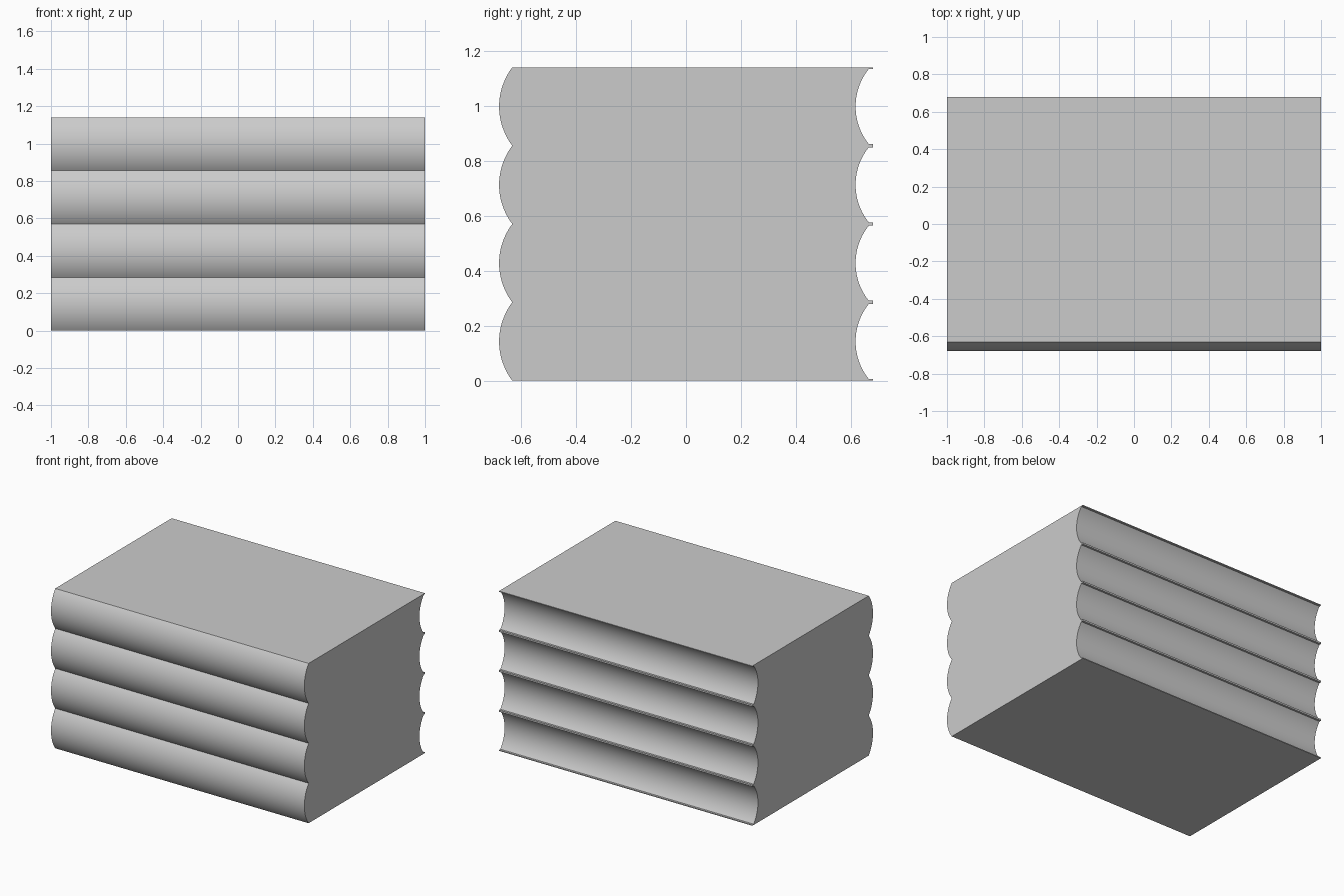
import bpy, bmesh, math

if "Cube" in bpy.data.objects:
    bpy.data.objects.remove(bpy.data.objects["Cube"])

H = 0.285      # height of one book
T = 0.006      # cover board thickness
N = 24         # arc segments


def arc(y_end, y_mid, z0, z1):
    """Circular arc from (y_end, z0) to (y_end, z1), passing y_mid halfway up."""
    s, c = y_mid - y_end, (z1 - z0) / 2
    r = (c * c + s * s) / (2 * abs(s))
    sign = math.copysign(1, s)
    a = math.asin(c / r)
    cy = y_mid - sign * r
    zm = (z0 + z1) / 2
    return [(cy + sign * r * math.cos(-a + 2 * a * i / N),
             zm + r * math.sin(-a + 2 * a * i / N)) for i in range(N + 1)]


def extrude_strip(name, side_a, side_b, closed_ends, z):
    """Solid along x between two matching profile lines, with quad end caps."""
    bm = bmesh.new()
    rows = [[[bm.verts.new((x, y, h)) for y, h in side] for x in (-1, 1)]
            for side in (side_a, side_b)]
    (al, ar), (bl, br) = rows
    for i in range(len(al) - 1):
        j = i + 1
        for quad in ((al[i], al[j], ar[j], ar[i]), (bl[i], bl[j], br[j], br[i]),
                     (al[i], al[j], bl[j], bl[i]), (ar[i], ar[j], br[j], br[i])):
            bm.faces.new(quad)
    if closed_ends:
        for i in (0, -1):
            bm.faces.new((al[i], ar[i], br[i], bl[i]))
    bmesh.ops.recalc_face_normals(bm, faces=bm.faces)
    mesh = bpy.data.meshes.new(name)
    bm.to_mesh(mesh)
    bm.free()
    obj = bpy.data.objects.new(name, mesh)
    bpy.context.collection.objects.link(obj)
    obj.location.z = z
    bpy.ops.object.select_all(action='DESELECT')
    obj.select_set(True)
    bpy.context.view_layer.objects.active = obj
    bpy.ops.object.shade_smooth_by_angle(angle=math.radians(25))


# Cover: two flat boards joined by a rounded spine
outer = [(0.68, 0)] + arc(-0.632, -0.68, 0, H) + [(0.68, H)]
inner_spine = arc(-0.62, -0.669, T, H - T)
inner = [(0.68, T)] + inner_spine + [(0.68, H - T)]

# Page block: rounded at the spine, hollow at the fore edge
fore_edge = arc(0.665, 0.617, T, H - T)

for k in range(4):
    extrude_strip(f"book_cover_{k + 1}", outer, inner, True, k * H)
    extrude_strip(f"page_block_{k + 1}", inner_spine, fore_edge, True, k * H)
